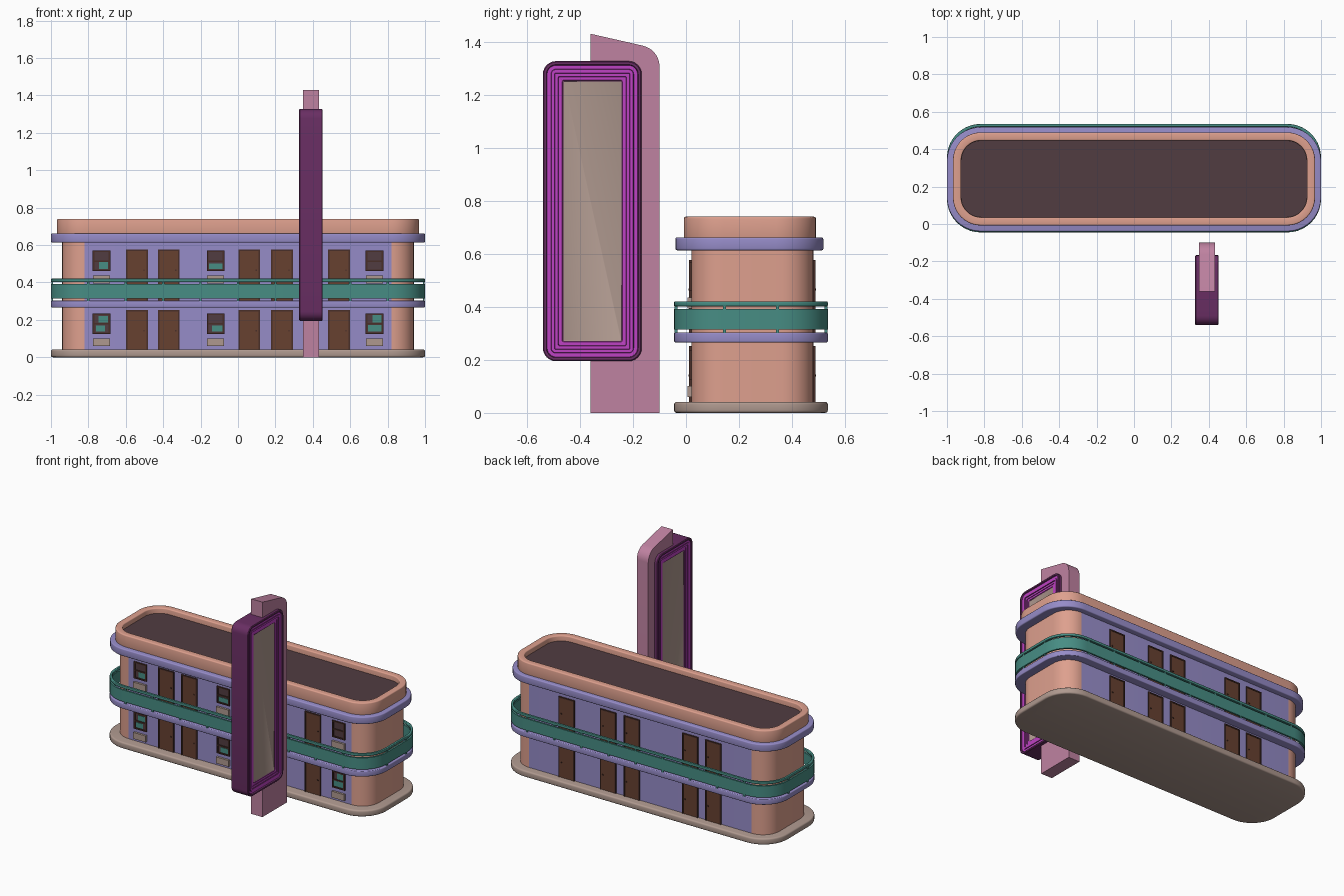
import bpy, bmesh, math
from mathutils import Matrix

cube = bpy.data.objects.get("Cube")
if cube:
    bpy.data.objects.remove(cube, do_unlink=True)


def material(name, r, g, b):
    col = [((c / 255 + 0.055) / 1.055) ** 2.4 for c in (r, g, b)] + [1.0]
    m = bpy.data.materials.new(name)
    m.use_nodes = True
    m.diffuse_color = col
    m.node_tree.nodes["Principled BSDF"].inputs["Base Color"].default_value = col
    return m


SALMON = material("salmon_plaster", 222, 160, 142)
LAVENDER = material("lavender_paint", 150, 140, 200)
TEAL = material("teal_paint", 71, 141, 132)
TAUPE = material("taupe_concrete", 175, 153, 143)
BROWN = material("brown_wood", 103, 65, 48)
FRAME = material("dark_brown_trim", 72, 46, 40)
ROOF = material("dark_roofing", 81, 60, 65)
PURPLE = material("dark_purple_metal", 105, 46, 99)
MAGENTA = material("magenta_trim", 190, 66, 195)
PINK = material("dusty_pink_paint", 191, 130, 161)


def finish(name, bm, mats):
    bmesh.ops.recalc_face_normals(bm, faces=bm.faces)
    me = bpy.data.meshes.new(name)
    bm.to_mesh(me)
    bm.free()
    ob = bpy.data.objects.new(name, me)
    bpy.context.collection.objects.link(ob)
    for m in mats:
        me.materials.append(m)
    bpy.ops.object.select_all(action="DESELECT")
    ob.select_set(True)
    bpy.context.view_layer.objects.active = ob
    bpy.ops.object.shade_smooth_by_angle(angle=math.radians(35))
    return ob


def rounded_rect(u0, u1, v0, v1, r, n=10):
    corners = [(u1 - r, v1 - r), (u0 + r, v1 - r), (u0 + r, v0 + r), (u1 - r, v0 + r)]
    return [(cu + r * math.cos(a), cv + r * math.sin(a))
            for q, (cu, cv) in enumerate(corners)
            for a in [(q + i / n) * math.pi / 2 for i in range(n + 1)]]


def bridge(bm, a, b, index=0):
    """Quad strip between two closed vertex loops."""
    for i in range(len(a)):
        j = (i + 1) % len(a)
        bm.faces.new((a[i], a[j], b[j], b[i])).material_index = index


def bevel_sharp(bm, width):
    bmesh.ops.recalc_face_normals(bm, faces=bm.faces)
    edges = [e for e in bm.edges if e.calc_face_angle() > 1]
    bmesh.ops.bevel(bm, geom=edges, offset=width, segments=3, profile=0.5,
                    affect="EDGES", clamp_overlap=True)


def slab(name, box, z0, z1, r, mat, bevel=0.0):
    """Solid plate with a rounded rectangle outline."""
    bm = bmesh.new()
    low, high = [[bm.verts.new((x, y, z)) for x, y in rounded_rect(*box, r)]
                 for z in (z0, z1)]
    bm.faces.new(low)
    bm.faces.new(high)
    bridge(bm, low, high)
    if bevel:
        bevel_sharp(bm, bevel)
    return finish(name, bm, [mat])


def ring(name, box, z0, z1, r, wall, mat, bevel=0.0):
    """Hollow band with a rounded rectangle outline."""
    bm = bmesh.new()
    x0, x1, y0, y1 = box
    outs = rounded_rect(*box, r)
    ins = rounded_rect(x0 + wall, x1 - wall, y0 + wall, y1 - wall, r - wall)
    loops = [[bm.verts.new((x, y, z)) for x, y in pts]
             for pts, z in ((outs, z0), (outs, z1), (ins, z1), (ins, z0))]
    for k in range(4):
        bridge(bm, loops[k], loops[(k + 1) % 4])
    if bevel:
        bevel_sharp(bm, bevel)
    return finish(name, bm, [mat])


def boxes(name, items, mat):
    """One object made of several (x0, x1, y0, y1, z0, z1) blocks."""
    bm = bmesh.new()
    for x0, x1, y0, y1, z0, z1 in items:
        m = (Matrix.Translation(((x0 + x1) / 2, (y0 + y1) / 2, (z0 + z1) / 2))
             @ Matrix.Diagonal((x1 - x0, y1 - y0, z1 - z0, 1)))
        bmesh.ops.create_cube(bm, size=1, matrix=m)
    return finish(name, bm, [mat])


# Building mass: salmon rounded ends, lavender long walls
FRONT, BACK = 0.02, 0.48
body = slab("building_body", (-0.94, 0.94, FRONT, BACK), 0.03, 0.63, 0.12, SALMON)
body.data.materials.append(LAVENDER)
for p in body.data.polygons:
    if abs(p.normal.y) > 0.999 and p.area > 0.2:
        p.material_index = 1

# Ground plate, walkway, eave, parapet and roof
WIDE = (-1.0, 1.0, -0.045, 0.535)
slab("ground_plate", WIDE, 0.0, 0.042, 0.18, TAUPE, 0.01)
slab("walkway_slab", WIDE, 0.266, 0.303, 0.18, LAVENDER, 0.005)
slab("eave_slab", (-1.0, 1.0, -0.04, 0.518), 0.613, 0.662, 0.18, LAVENDER, 0.007)
ring("parapet", (-0.968, 0.968, -0.008, 0.49), 0.655, 0.74, 0.15, 0.044, SALMON, 0.007)
slab("roof_deck", (-0.95, 0.95, 0.015, 0.47), 0.65, 0.705, 0.13, ROOF)

# Balcony railing: solid band, top rail and posts
ring("railing_band", WIDE, 0.315, 0.392, 0.18, 0.012, TEAL)
ring("railing_top", WIDE, 0.402, 0.42, 0.18, 0.016, TEAL, 0.004)
posts = []
for i in range(9):
    x = -0.8 + 0.2 * i
    for y in (-0.038, 0.528):
        posts.append((x - 0.006, x + 0.006, y - 0.005, y + 0.005, 0.295, 0.41))
for x in (-0.993, 0.993):
    for y in (0.145, 0.345):
        posts.append((x - 0.005, x + 0.005, y - 0.006, y + 0.006, 0.295, 0.41))
boxes("railing_posts", posts, TEAL)

# Doors on both long sides and both floors
frames, leaves, knobs = [], [], []
for x in (-0.54, -0.37, 0.06, 0.235, 0.54):
    for z0, z1 in ((0.035, 0.253), (0.295, 0.577)):
        for wall, out in ((FRONT, -1), (BACK, 1)):
            def span(depth):
                return sorted((wall - out * 0.01, wall + out * depth))
            frames += [(x + s * 0.054 - 0.004, x + s * 0.054 + 0.004, *span(0.008), z0, z1)
                       for s in (-1, 1)]
            frames.append((x - 0.058, x + 0.058, *span(0.008), z1 - 0.008, z1))
            leaves.append((x - 0.052, x + 0.052, *span(0.005), z0, z1 - 0.006))
            knobs.append((x + 0.034, x + 0.041, *span(0.01), z1 - 0.115, z1 - 0.108))
boxes("door_leaves", leaves, BROWN)
boxes("door_frames", frames + knobs, FRAME)

# Front windows with curtains drawn differently, and a cooling unit under each
LOW, HIGH = 0.125, 0.46
curtain_spans = {  # left, right, bottom, top inside each window
    (-0.73, LOW): [(-0.03, 0.02, 0.012, 0.045), (-0.015, 0.036, 0.06, 0.095)],
    (-0.12, LOW): [(-0.02, 0.036, 0.012, 0.045)],
    (0.73, LOW): [(-0.036, 0.036, 0.012, 0.048), (-0.01, 0.036, 0.06, 0.1)],
    (-0.73, HIGH): [(-0.012, 0.036, 0.012, 0.048)],
    (-0.12, HIGH): [(-0.034, 0.036, 0.012, 0.042)],
    (0.73, HIGH): [],
}
wframes, panes, curtains, units = [], [], [], []
for (x, z), spans in curtain_spans.items():
    for s in (-1, 1):
        wframes.append((x + s * 0.042 - 0.005, x + s * 0.042 + 0.005,
                        FRONT - 0.009, FRONT + 0.01, z, z + 0.11))
    for h in (0, 0.05, 0.102):
        wframes.append((x - 0.047, x + 0.047, FRONT - 0.009, FRONT + 0.01,
                        z + h, z + h + 0.008))
    panes.append((x - 0.042, x + 0.042, FRONT - 0.003, FRONT + 0.01, z, z + 0.106))
    curtains += [(x + a, x + b, FRONT - 0.006, FRONT, z + c, z + d)
                 for a, b, c, d in spans]
    units.append((x - 0.046, x + 0.046, FRONT - 0.014, FRONT + 0.01, z - 0.066, z - 0.024))
boxes("window_frames", wframes, FRAME)
boxes("window_panes", panes, ROOF)
boxes("window_curtains", curtains, TEAL)
boxes("cooling_units", units, TAUPE)

# Sign pylon: tall post with a sloped top and rounded rear corner
curve = [(-0.18 + 0.08 * math.cos(a), 1.307 + 0.08 * math.sin(a))
         for a in [math.radians(78) * i / 8 for i in range(9)]]
bm = bmesh.new()
near, far = [[bm.verts.new((x, y, z)) for y, z in
              [(-0.36, 0), (-0.10, 0)] + curve + [(-0.36, 1.43)]] for x in (0.348, 0.432)]
bm.faces.new(near)
bm.faces.new(far)
bridge(bm, near, far)
finish("sign_post", bm, [PINK])

# Sign box: stepped mouldings around a blank panel on each side
steps = [  # inset, recess, colour of the strip leading to this loop
    (0.0, 0.004, 0), (0.004, 0.0, 0), (0.013, 0.0, 0), (0.016, 0.008, 0),
    (0.030, 0.008, 1), (0.032, 0.004, 0), (0.044, 0.004, 1), (0.046, 0.009, 0),
    (0.058, 0.009, 1), (0.060, 0.012, 0), (0.072, 0.012, 1), (0.077, 0.016, 0)]
bm = bmesh.new()
rims = []
for side in (-1, 1):
    loops = []
    for inset, recess, index in steps:
        outline = rounded_rect(-0.54 + inset, -0.167 - inset, 0.195 + inset,
                               1.327 - inset, max(0.05 - inset, 0.004), 6)
        x = 0.39 + side * (0.063 - recess)
        loops.append([bm.verts.new((x, y, z)) for y, z in outline])
        if len(loops) > 1:
            bridge(bm, loops[-2], loops[-1], index)
    bm.faces.new(loops[-1]).material_index = 2
    rims.append(loops[0])
bridge(bm, *rims)
finish("sign_box", bm, [PURPLE, MAGENTA, TAUPE])
